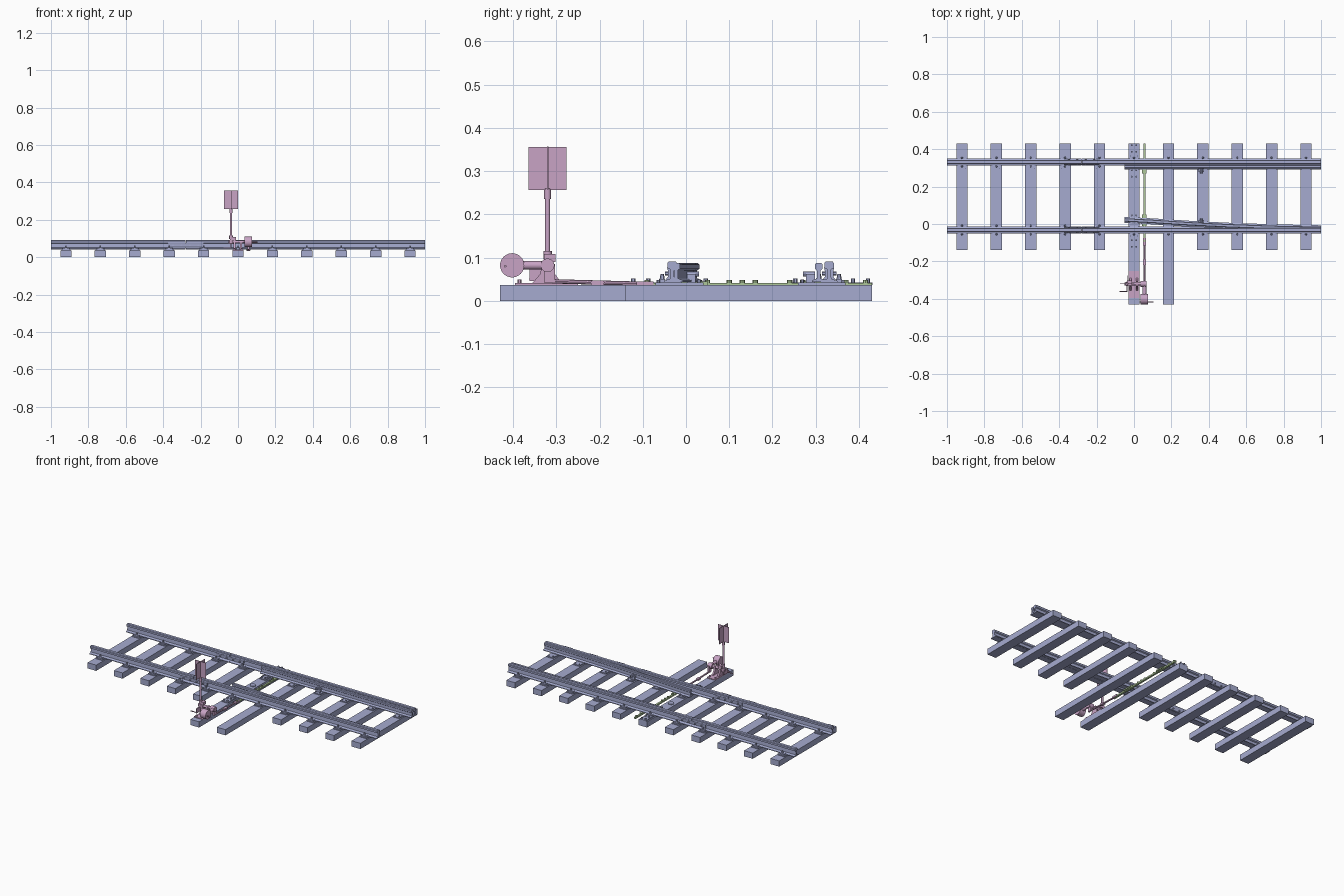
import bpy, bmesh, math
from mathutils import Vector, Matrix

cube = bpy.data.objects.get("Cube")
if cube:
    bpy.data.objects.remove(cube, do_unlink=True)


def material(name, rgb):
    m = bpy.data.materials.new(name)
    m.use_nodes = True
    m.diffuse_color = (*rgb, 1)
    m.node_tree.nodes["Principled BSDF"].inputs["Base Color"].default_value = (*rgb, 1)
    return m


BLUE = material("slate blue", (0.38, 0.41, 0.63))
PINK = material("dusty pink", (0.58, 0.37, 0.56))
GREEN = material("pale green", (0.43, 0.58, 0.33))


class Part:
    """Collects simple solids into one named object."""

    def __init__(self, name, mat):
        self.name, self.mat, self.bm = name, mat, bmesh.new()

    def box(self, x0, x1, y0, y1, z0, z1):
        mid = Vector((x0 + x1, y0 + y1, z0 + z1)) / 2
        size = Matrix.Diagonal((x1 - x0, y1 - y0, z1 - z0, 1))
        bmesh.ops.create_cube(self.bm, size=1, matrix=Matrix.Translation(mid) @ size)

    def rod(self, a, b, r, sides=12, r2=None):
        a, b = Vector(a), Vector(b)
        turn = (b - a).to_track_quat('Z', 'Y').to_matrix().to_4x4()
        bmesh.ops.create_cone(self.bm, cap_ends=True, segments=sides, radius1=r,
                              radius2=r if r2 is None else r2, depth=(b - a).length,
                              matrix=Matrix.Translation((a + b) / 2) @ turn)

    def sweep(self, profile, path):
        """Sweeps a (y, z) profile along (x, y) points."""
        rings = [[self.bm.verts.new((x, y + py, pz)) for py, pz in profile] for x, y in path]
        n = len(profile)
        for r, s in zip(rings, rings[1:]):
            for i in range(n):
                j = (i + 1) % n
                self.bm.faces.new((r[i], r[j], s[j], s[i]))
        self.bm.faces.new(rings[0])
        self.bm.faces.new(rings[-1])

    def finish(self):
        bmesh.ops.recalc_face_normals(self.bm, faces=self.bm.faces)
        mesh = bpy.data.meshes.new(self.name)
        self.bm.to_mesh(mesh)
        self.bm.free()
        mesh.materials.append(self.mat)
        ob = bpy.data.objects.new(self.name, mesh)
        bpy.context.collection.objects.link(ob)
        bpy.ops.object.select_all(action='DESELECT')
        ob.select_set(True)
        bpy.context.view_layer.objects.active = ob
        bpy.ops.object.shade_smooth_by_angle(angle=math.radians(35))
        return ob


def mirrored(half):
    return half + [(-y, z) for y, z in reversed(half)]


TIES = [(i - 5) * 0.184 for i in range(11)]
RAILS = {"left_rail": 0.331, "right_rail": -0.032}
TOP = 0.036

# Sleepers, two of them long enough to carry the switch stand
ties = Part("sleepers", BLUE)
for i, x in enumerate(TIES):
    ties.box(x - 0.03, x + 0.03, -0.43 if i in (5, 6) else -0.14, 0.43, 0, TOP)
ties.finish()

# Stock rails, each split by a small joint gap
rail = mirrored([(0.019, 0.042), (0.019, 0.046), (0.005, 0.051), (0.004, 0.072),
                 (0.011, 0.076), (0.011, 0.087), (0.008, 0.091)])
JOINT = -0.28
for name, y in RAILS.items():
    p = Part(name, BLUE)
    p.sweep(rail, [(-1, y), (JOINT - 0.002, y)])
    p.sweep(rail, [(JOINT + 0.002, y), (1, y)])
    p.finish()
    # Joint bars with bolts
    bars = Part(name + "_joint_bars", BLUE)
    for s in (-1, 1):
        bar = [(s * a, z) for a, z in ((0.003, 0.05), (0.016, 0.048), (0.010, 0.055),
                                       (0.010, 0.07), (0.012, 0.077), (0.003, 0.077))]
        bars.sweep(bar, [(JOINT - 0.095, y), (JOINT + 0.095, y)])
        for k in range(4):
            bx = JOINT + (k - 1.5) * 0.045
            bars.rod((bx, y + s * 0.008, 0.063), (bx, y + s * 0.017, 0.063), 0.005, 6)
    bars.finish()

# Base plates, clips and bolts under the rails
plates = Part("rail_fasteners", BLUE)
for i, x in enumerate(TIES):
    for y in RAILS.values():
        inner = -1 if y > 0 else 1
        if i == 5:
            a, b = sorted((y - inner * 0.1, y + inner * 0.088))
            plates.box(x - 0.022, x + 0.022, a, b, TOP, 0.042)
            for by in (a + 0.01, a + 0.045, b - 0.01, b - 0.045):
                for s in (-1, 1):
                    plates.rod((x + s * 0.012, by, TOP), (x + s * 0.012, by, 0.051), 0.005, 6)
        else:
            plates.box(x - 0.025, x + 0.025, y - 0.038, y + 0.038, TOP, 0.042)
        for s in (-1, 1):
            if i >= 5 and s == inner:
                continue
            cy = y + s * 0.023
            plates.box(x - 0.018, x + 0.018, cy - 0.007, cy + 0.007, 0.042, 0.05)
            plates.rod((x, cy, 0.05), (x, cy, 0.062), 0.006, 6, 0.004)
            for t in (-1, 1):
                bolt = (x + t * 0.018, y + s * 0.032)
                plates.rod((*bolt, 0.04), (*bolt, 0.048), 0.004, 6)
        # Slide chairs for the moving blades
        if i >= 5:
            a, b = sorted((y, y + inner * 0.072))
            plates.box(x - 0.022, x + 0.022, a, b, TOP, 0.0425)
            for t in (-1, 1):
                bolt = (x + t * 0.015, y + inner * 0.062)
                plates.rod((*bolt, 0.04), (*bolt, 0.049), 0.004, 6)
# Eyelet in the middle of the switch sleeper
plates.rod((0, 0.148, TOP), (0, 0.148, 0.04), 0.018, 16)
plates.finish()

# Moving switch blades
blade = mirrored([(0.016, 0.043), (0.016, 0.047), (0.004, 0.052), (0.004, 0.07),
                  (0.009, 0.074), (0.009, 0.084), (0.006, 0.087)])
closed = Part("closed_blade", BLUE)
closed.sweep(blade, [(-0.05, 0.307), (1, 0.307)])
closed.finish()
opened = Part("open_blade", BLUE)
opened.sweep(blade, [(-0.05, 0.022), (0.1, 0.014), (0.3, 0.001), (0.5, -0.009),
                     (0.75, -0.018), (1, -0.023)])
opened.finish()

# Stop brackets beside the blades
stops = Part("blade_stops", BLUE)
for y, s in ((0.298, -1), (0.002, 1)):
    stops.box(0.345, 0.375, min(y, y + s * 0.02), max(y, y + s * 0.02), 0.042, 0.062)
    stops.rod((0.36, y, 0.062), (0.36, y + s * 0.028, 0.062), 0.006, 8)
stops.finish()

# Throw bar joining both blades
RODX = 0.056
bar = Part("throw_bar", GREEN)
bar.box(RODX - 0.006, RODX + 0.006, -0.10, 0.43, 0.032, 0.041)
for y in (0.02, 0.30):
    bar.box(RODX - 0.012, RODX + 0.012, y - 0.03, y + 0.03, 0.036, 0.044)
for y in (-0.09, 0.05, 0.10, 0.13, 0.16, 0.24, 0.27, 0.37, 0.415):
    bar.rod((RODX, y, 0.034), (RODX, y, 0.048), 0.006, 8)
bar.finish()

# Connecting rod from the stand to the throw bar
link = Part("connecting_rod", PINK)
link.rod((RODX, -0.31, 0.045), (RODX, -0.09, 0.039), 0.005, 8)
link.box(RODX - 0.009, RODX + 0.009, -0.115, -0.075, 0.034, 0.044)
link.box(RODX - 0.008, RODX + 0.008, -0.22, -0.19, 0.036, 0.047)
link.finish()

# Switch stand base with two tapered cheeks
MX, MY = -0.037, -0.32
base = Part("stand_base", PINK)
base.box(-0.03, 0.03, -0.395, -0.25, TOP, 0.041)
for x in (-0.024, 0.012):
    base.sweep([(-0.355, 0.041), (-0.288, 0.041), (-0.303, 0.062), (-0.308, 0.09),
                (-0.332, 0.09), (-0.337, 0.062)], [(x, 0), (x + 0.01, 0)])
for x in (-0.02, 0.02):
    for y in (-0.385, -0.265):
        base.rod((x, y, 0.04), (x, y, 0.049), 0.005, 6)
base.finish()

# Shaft, crank and weighted hand lever
lever = Part("weighted_lever", PINK)
lever.rod((-0.05, MY, 0.082), (0.066, MY, 0.082), 0.008)
lever.rod((0.036, MY, 0.082), (0.066, MY, 0.082), 0.016)
lever.rod((RODX, MY, 0.082), (RODX, -0.385, 0.082), 0.010)
lever.rod((0.036, -0.402, 0.082), (0.075, -0.402, 0.082), 0.028, 32)
lever.rod((0.03, -0.418, 0.08), (0.105, -0.418, 0.08), 0.003, 8)
lever.box(RODX - 0.005, RODX + 0.005, -0.328, -0.303, 0.042, 0.085)
lever.finish()

# Mast with collars and a support bracket
mast = Part("indicator_mast", PINK)
mast.rod((MX, MY, 0.07), (MX, MY, 0.26), 0.006)
for z0, z1, r in ((0.07, 0.092, 0.012), (0.097, 0.115, 0.010), (0.235, 0.257, 0.008)):
    mast.rod((MX, MY, z0), (MX, MY, z1), r)
mast.box(MX, -0.01, MY - 0.008, MY + 0.018, 0.09, 0.108)
mast.rod((-0.078, -0.36, 0.05), (-0.035, -0.36, 0.05), 0.003, 8)
mast.box(MX - 0.003, MX + 0.003, -0.362, MY, 0.046, 0.075)
mast.finish()

# Crossed indicator panels
panels = Part("indicator_panels", PINK)
panels.box(MX - 0.038, MX + 0.038, MY - 0.0015, MY + 0.0015, 0.257, 0.357)
panels.box(MX - 0.0015, MX + 0.0015, MY - 0.044, MY + 0.044, 0.256, 0.356)
panels.finish()
